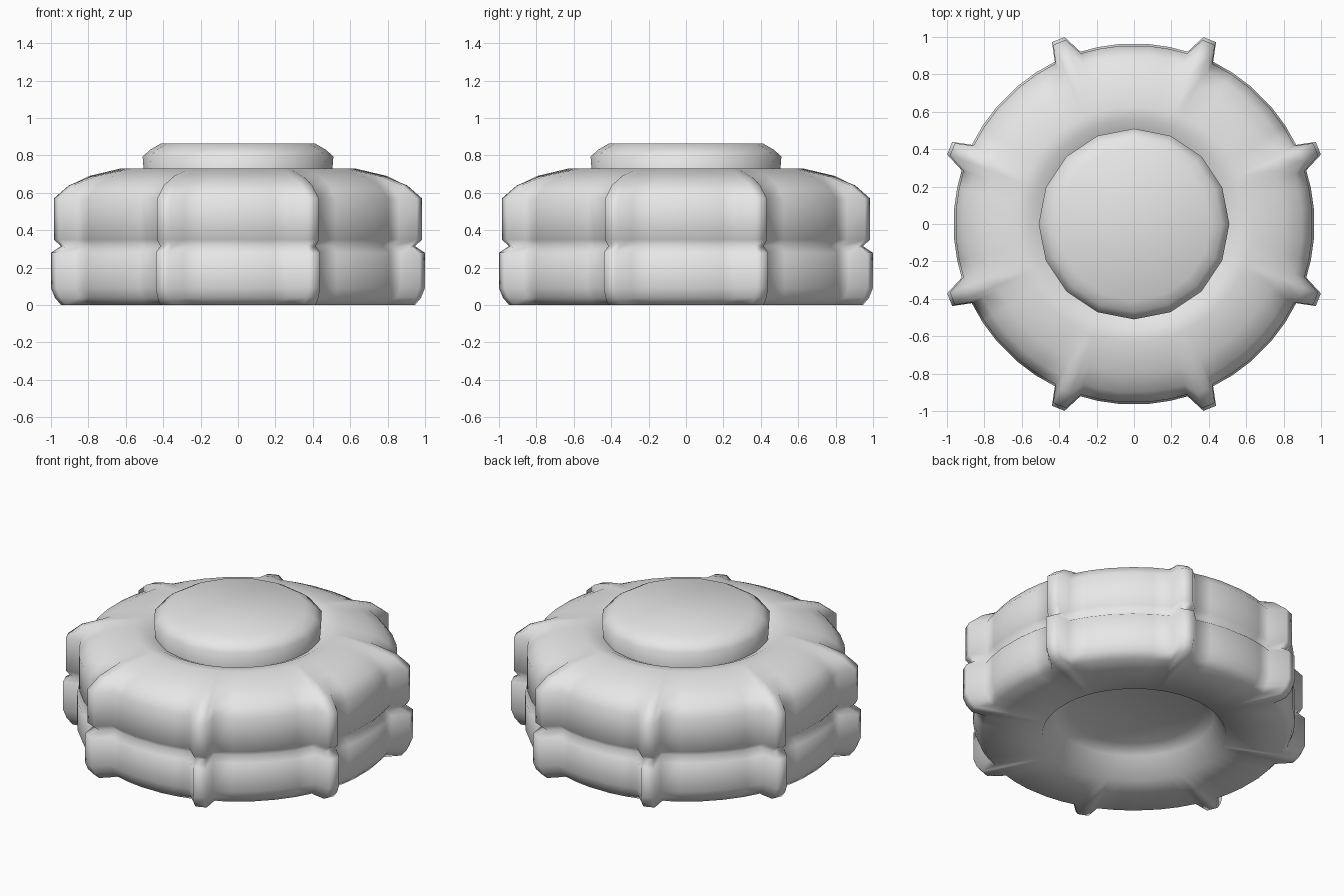
import bpy
from math import sin, cos, radians, pi

cube = bpy.data.objects.get("Cube")
if cube:
    bpy.data.objects.remove(cube, do_unlink=True)

grey = bpy.data.materials.new("light grey")
grey.use_nodes = True
colour = (0.8, 0.8, 0.8, 1)
grey.diffuse_color = colour
grey.node_tree.nodes["Principled BSDF"].inputs["Base Color"].default_value = colour


def skin_rings(name, rings, cap_first, cap_last):
    """Join equal rings of points with quads, optionally closing the ends."""
    n = len(rings[0])
    faces = []
    for k in range(len(rings) - 1):
        for i in range(n):
            j = (i + 1) % n
            faces.append((k * n + i, k * n + j, (k + 1) * n + j, (k + 1) * n + i))
    if cap_first:
        faces.append(tuple(reversed(range(n))))
    if cap_last:
        faces.append(tuple(range((len(rings) - 1) * n, len(rings) * n)))
    mesh = bpy.data.meshes.new(name)
    mesh.from_pydata([p for ring in rings for p in ring], [], faces)
    mesh.materials.append(grey)
    mesh.shade_smooth()
    obj = bpy.data.objects.new(name, mesh)
    bpy.context.collection.objects.link(obj)
    return obj


# Angles of one eighth of the ring, with a flag for the raised rib,
# mirrored to a quarter and then repeated round the body
eighth = [(4.8, 0), (11.5, 0), (17.3, 0), (20.4, 1), (24.3, 1), (26, 0), (33, 0), (40.5, 0)]
quarter = eighth + [(90 - a, f) for a, f in reversed(eighth)]
spokes = [(radians(a + 90 * q), f) for q in range(4) for a, f in quarter]

# Body profile: plain radius, rib radius, height (underside dish to top dip)
profile = [
    (0.40, 0.40, 0.17), (0.48, 0.48, 0.13), (0.55, 0.55, 0.0),
    (0.91, 1.01, 0.0), (0.945, 1.045, 0.04), (0.965, 1.066, 0.09),
    (0.965, 1.066, 0.28), (0.925, 1.01, 0.315), (0.955, 1.05, 0.35),
    (0.955, 1.05, 0.57), (0.90, 0.965, 0.64), (0.80, 0.83, 0.69),
    (0.63, 0.63, 0.73), (0.56, 0.56, 0.725), (0.49, 0.49, 0.69),
]
rings = [[((rib if f else plain) * cos(a), (rib if f else plain) * sin(a), z)
          for a, f in spokes] for plain, rib, z in profile]
skin_rings("ribbed_body", rings, True, False)

# Raised round cap in the middle
cap_profile = [(0.50, 0.66), (0.51, 0.795), (0.47, 0.83), (0.41, 0.865)]
cap_rings = [[(r * cos(i * pi / 8), r * sin(i * pi / 8), z) for i in range(16)]
             for r, z in cap_profile]
skin_rings("top_cap", cap_rings, False, True)
